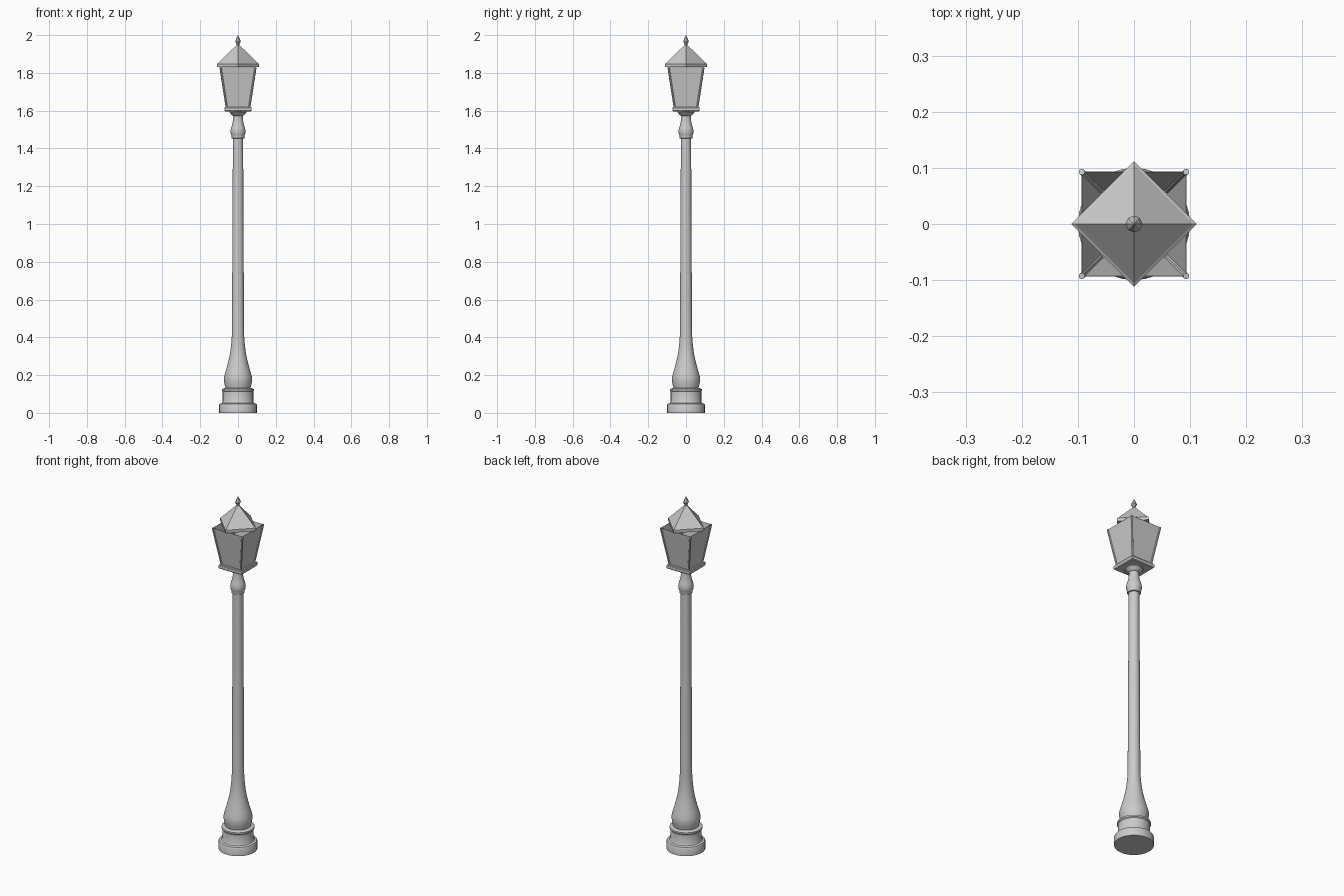
import bpy, bmesh, math
from mathutils import Vector

if "Cube" in bpy.data.objects:
    bpy.data.objects.remove(bpy.data.objects["Cube"])


def make_object(name, bm, smooth=False):
    bmesh.ops.recalc_face_normals(bm, faces=bm.faces)
    mesh = bpy.data.meshes.new(name)
    bm.to_mesh(mesh)
    bm.free()
    ob = bpy.data.objects.new(name, mesh)
    bpy.context.collection.objects.link(ob)
    if smooth:
        bpy.ops.object.select_all(action='DESELECT')
        bpy.context.view_layer.objects.active = ob
        ob.select_set(True)
        bpy.ops.object.shade_smooth_by_angle(angle=math.radians(35))
    return ob


def lathe(name, profile, sides, smooth=True, start=0.0):
    """Closed solid of revolution from (radius, z) points."""
    bm = bmesh.new()
    rings = []
    for r, z in profile:
        angles = [start + math.tau * i / sides for i in range(sides)]
        rings.append([bm.verts.new((r * math.cos(a), r * math.sin(a), z)) for a in angles])
    for a, b in zip(rings, rings[1:]):
        for i in range(sides):
            j = (i + 1) % sides
            bm.faces.new((a[i], a[j], b[j], b[i]))
    bm.faces.new(rings[0])
    bm.faces.new(rings[-1])
    bmesh.ops.remove_doubles(bm, verts=bm.verts, dist=1e-5)
    return make_object(name, bm, smooth)


# Stepped foot
lathe("base", [(0.10, 0), (0.10, 0.043), (0.097, 0.048), (0.085, 0.052), (0.081, 0.06),
               (0.081, 0.112), (0.085, 0.117), (0.085, 0.126), (0.07, 0.132)], 32)

# Bulging shaft foot running into the tapered pole
lathe("pole", [(0.066, 0.13), (0.071, 0.15), (0.075, 0.175), (0.073, 0.195), (0.064, 0.225),
               (0.053, 0.265), (0.044, 0.305), (0.038, 0.345), (0.034, 0.385), (0.032, 0.42),
               (0.027, 1.455)], 32)

# Collar and vase-shaped neck below the lantern
lathe("neck", [(0.027, 1.452), (0.034, 1.454), (0.034, 1.466), (0.038, 1.475), (0.040, 1.49),
               (0.037, 1.508), (0.031, 1.525), (0.027, 1.548), (0.025, 1.572), (0.033, 1.577),
               (0.044, 1.59), (0.044, 1.598)], 32)

# Square lantern tray
D = math.sqrt(2)
lathe("lantern_tray", [(0.069 * D, 1.596), (0.072 * D, 1.6), (0.072 * D, 1.615),
                       (0.069 * D, 1.619)], 4, False, math.pi / 4)

# Four flaring panes, open at the top
LOW, HIGH, Z0, Z1 = 0.060, 0.093, 1.617, 1.829
bm = bmesh.new()
signs = [(1, 1), (-1, 1), (-1, -1), (1, -1)]
low = [bm.verts.new((x * LOW, y * LOW, Z0)) for x, y in signs]
high = [bm.verts.new((x * HIGH, y * HIGH, Z1)) for x, y in signs]
for i in range(4):
    j = (i + 1) % 4
    bm.faces.new((low[i], low[j], high[j], high[i]))
panes = make_object("lantern_panes", bm)
thick = panes.modifiers.new("thickness", 'SOLIDIFY')
thick.thickness = 0.002
thick.offset = 0

# Slim corner rods
for n, (x, y) in enumerate(signs):
    a, b = Vector((x * LOW, y * LOW, Z0)), Vector((x * HIGH, y * HIGH, Z1))
    bm = bmesh.new()
    bmesh.ops.create_cone(bm, cap_ends=True, segments=10, radius1=0.0055, radius2=0.0055,
                          depth=(b - a).length)
    rod = make_object(f"corner_rod_{n + 1}", bm, True)
    rod.location = (a + b) / 2
    rod.rotation_mode = 'QUATERNION'
    rod.rotation_quaternion = (b - a).to_track_quat('Z', 'Y')

# Pyramid roof with an eave, turned 45 degrees to the panes
lathe("roof", [(0.112, 1.831), (0.112, 1.848), (0.106, 1.851), (0.0, 1.955)], 4, False)

# Pointed finial
lathe("finial", [(0.007, 1.942), (0.007, 1.95), (0.015, 1.966), (0.011, 1.978), (0.0, 2.0)],
      8, False)
